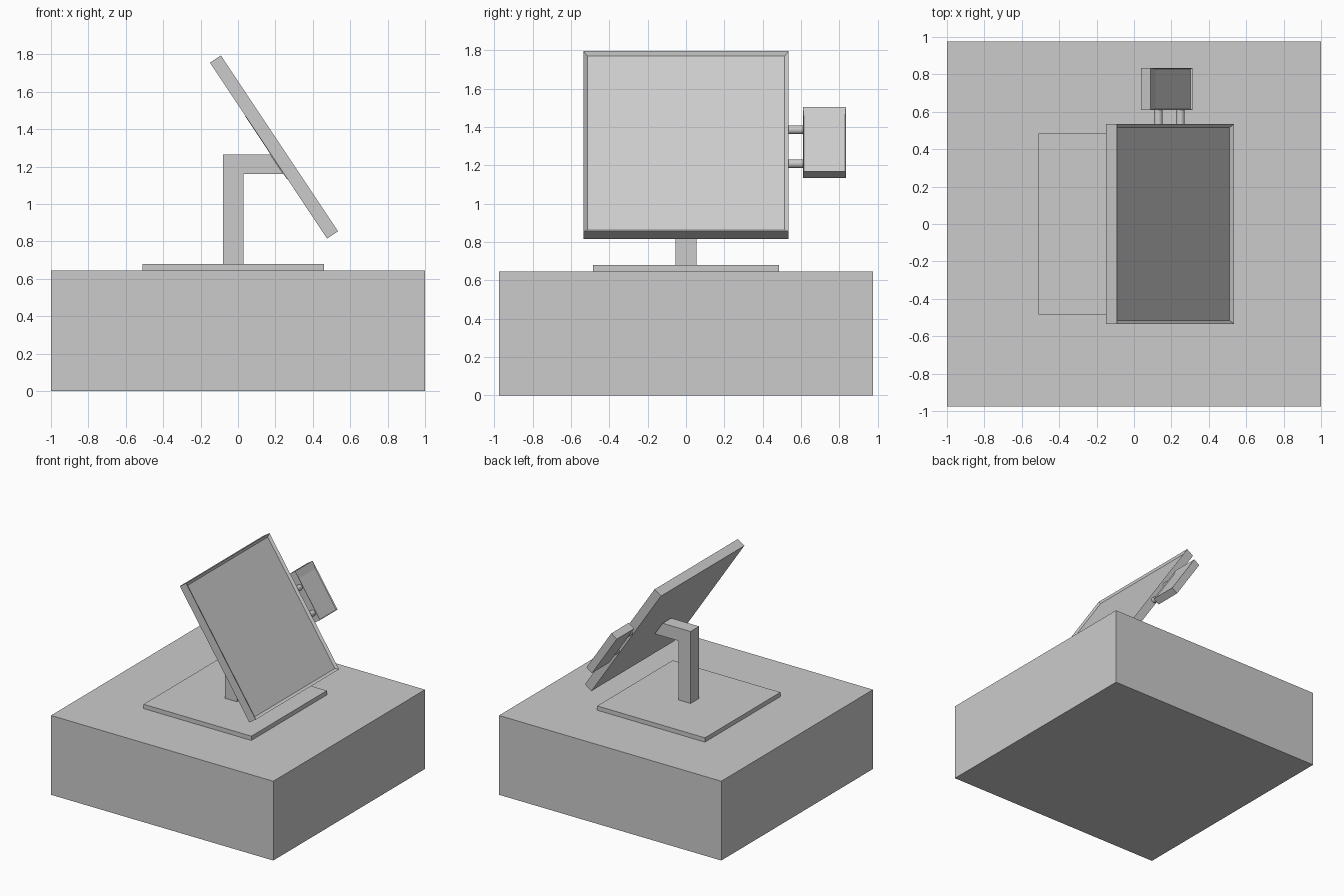
import bpy, bmesh, math
from mathutils import Matrix, Vector

if "Cube" in bpy.data.objects:
    bpy.data.objects.remove(bpy.data.objects["Cube"])

TILT = Matrix.Rotation(-math.atan2(0.554, 0.832), 4, 'Y')


def finish(name, bm, matrix=None):
    bmesh.ops.recalc_face_normals(bm, faces=bm.faces[:])
    mesh = bpy.data.meshes.new(name)
    bm.to_mesh(mesh)
    bm.free()
    obj = bpy.data.objects.new(name, mesh)
    bpy.context.collection.objects.link(obj)
    if matrix:
        obj.matrix_world = matrix
    return obj


def prism(name, profile, y0, y1):
    """Extrude an x-z outline along y."""
    bm = bmesh.new()
    face = bm.faces.new([bm.verts.new((x, y0, z)) for x, z in profile])
    ext = bmesh.ops.extrude_face_region(bm, geom=[face])
    verts = [g for g in ext['geom'] if isinstance(g, bmesh.types.BMVert)]
    bmesh.ops.translate(bm, verts=verts, vec=(0, y1 - y0, 0))
    return finish(name, bm)


def slab(name, x0, x1, half_y, z0, z1):
    return prism(name, [(x0, z0), (x1, z0), (x1, z1), (x0, z1)], -half_y, half_y)


def tilted_panel(name, centre, size, side, top, bottom, depth):
    """Tilted box with a recessed front face; side/top/bottom are rim widths."""
    t, w, h = (s / 2 for s in size)
    bm = bmesh.new()
    bmesh.ops.create_cube(bm, size=1, matrix=Matrix.Diagonal((*size, 1)))
    bm.normal_update()
    front = max(bm.faces, key=lambda f: f.normal.x)
    bmesh.ops.inset_region(bm, faces=[front], thickness=0.003)
    for v in front.verts:
        v.co = (t - depth,
                math.copysign(w - side, v.co.y),
                h - top if v.co.z > 0 else bottom - h)
    return finish(name, bm, Matrix.Translation(centre) @ TILT)


# Counter block and foot plate
slab("counter_block", -1, 1, 0.975, 0, 0.645)
slab("foot_plate", -0.51, 0.46, 0.485, 0.645, 0.68)

# Bent post, its arm cut to meet the back of the screen
prism("post_and_arm", [(-0.08, 0.68), (0.03, 0.68), (0.03, 1.16), (0.242, 1.16),
                       (0.172, 1.265), (-0.08, 1.265)], -0.055, 0.055)

# Tilted screen and side card reader
tilted_panel("screen", (0.1925, 0, 1.305), (0.07, 1.07, 1.13), 0.02, 0.02, 0.02, 0.015)
tilted_panel("card_reader", (0.175, 0.722, 1.318), (0.06, 0.224, 0.405),
             0.005, 0.06, 0.005, 0.008)

# Two round pins joining the reader to the screen
for name, x, z in (("upper_pin", 0.13, 1.385), ("lower_pin", 0.248, 1.208)):
    bm = bmesh.new()
    bmesh.ops.create_cone(bm, cap_ends=True, segments=32, radius1=0.023, radius2=0.023,
                          depth=0.085, matrix=Matrix.Rotation(math.pi / 2, 4, 'X'))
    pin = finish(name, bm, Matrix.Translation((x, 0.5725, z)))
    bpy.ops.object.select_all(action='DESELECT')
    bpy.context.view_layer.objects.active = pin
    pin.select_set(True)
    bpy.ops.object.shade_smooth_by_angle()
